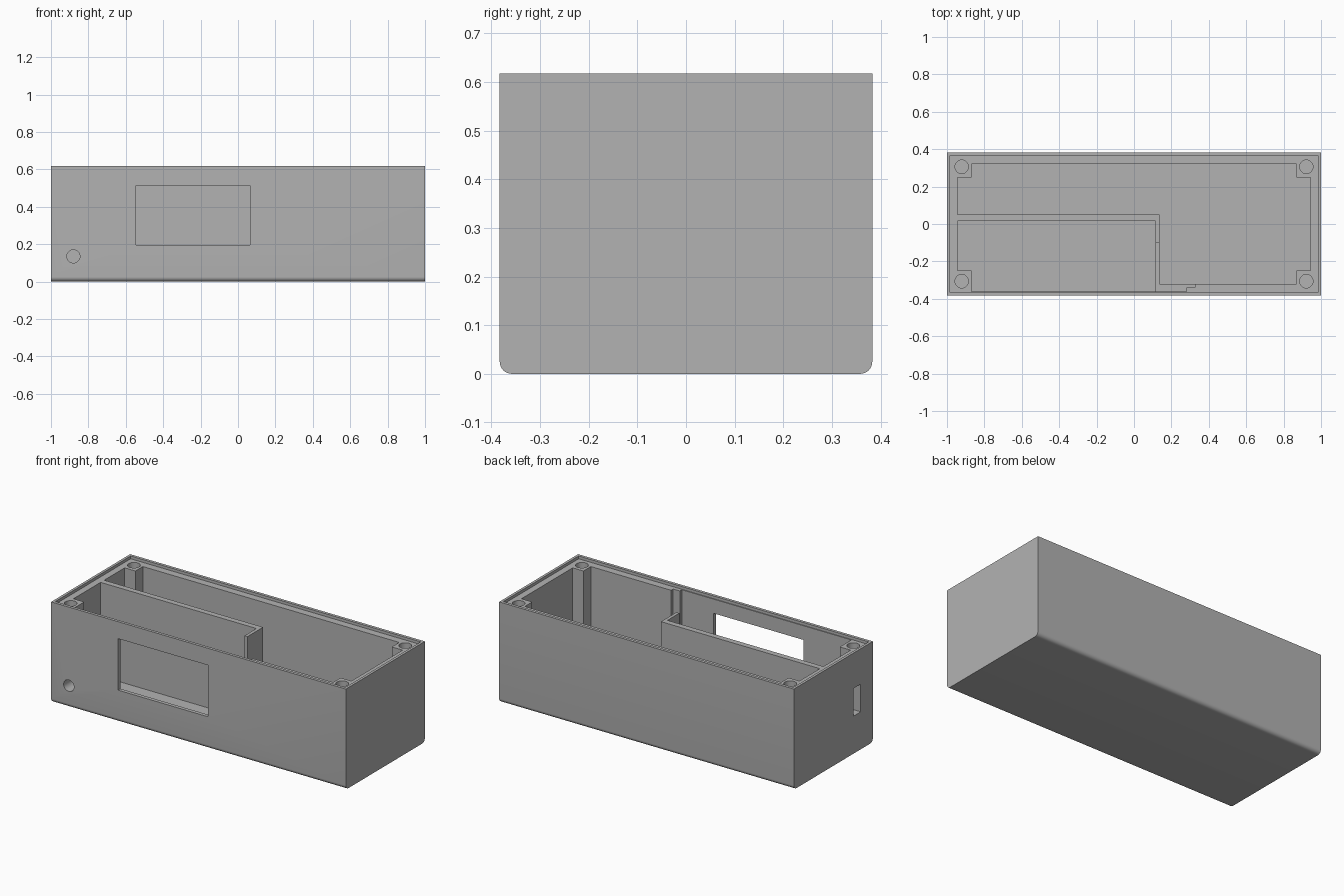
import bpy, bmesh, math
from mathutils import Vector

if "Cube" in bpy.data.objects:
    bpy.data.objects.remove(bpy.data.objects["Cube"], do_unlink=True)

L, W, H = 1.0, 0.383, 0.617      # half length, half width, height
FLOOR, LEDGE, TOP = 0.025, 0.6, 0.7

grey = bpy.data.materials.new("plain_grey")
grey.use_nodes = True
colour = (0.45, 0.45, 0.45, 1)
grey.diffuse_color = colour
grey.node_tree.nodes["Principled BSDF"].inputs["Base Color"].default_value = colour


def prism(name, base, direction):
    """Extrude a closed outline of 3D points along a direction."""
    bm = bmesh.new()
    face = bm.faces.new([bm.verts.new(p) for p in base])
    grown = bmesh.ops.extrude_face_region(bm, geom=[face])["geom"]
    bmesh.ops.translate(bm, vec=Vector(direction),
                        verts=[v for v in grown if isinstance(v, bmesh.types.BMVert)])
    bmesh.ops.recalc_face_normals(bm, faces=bm.faces)
    mesh = bpy.data.meshes.new(name)
    bm.to_mesh(mesh)
    bm.free()
    mesh.materials.append(grey)
    ob = bpy.data.objects.new(name, mesh)
    bpy.context.collection.objects.link(ob)
    return ob


def pocket(name, outline, bottom):
    return prism(name, [(x, y, bottom) for x, y in outline], (0, 0, TOP - bottom))


def box(name, x0, x1, y0, y1, z0, z1=TOP):
    return prism(name, [(x0, y0, z0), (x1, y0, z0), (x1, y1, z0), (x0, y1, z0)],
                 (0, 0, z1 - z0))


def circle(cx, cy, r, n=32):
    return [(cx + r * math.cos(math.tau * i / n), cy + r * math.sin(math.tau * i / n))
            for i in range(n)]


# Solid body with rounded long bottom edges
R = 0.025
arc = [math.radians(90 * i / 8) for i in range(9)]
left_arc = [(-W + R - R * math.cos(a), R - R * math.sin(a)) for a in arc]
right_arc = [(-y, z) for y, z in reversed(left_arc)]
section = [(-W, H)] + left_arc + right_arc + [(W, H)]
body = prism("enclosure_body", [(-L, y, z) for y, z in section], (2 * L, 0, 0))

# Lid recess and the compartments, leaving corner posts and the partition
px, wx, py = 0.87, 0.943, 0.248
cutters = [
    box("lid_recess", -0.984, 0.984, -0.365, 0.365, LEDGE),
    pocket("main_compartment", [
        (0.135, -0.32), (px, -0.32), (px, -py), (wx, -py), (wx, py), (px, py),
        (px, 0.32), (-px, 0.32), (-px, py), (-wx, py), (-wx, 0.05), (0.135, 0.05)], FLOOR),
    pocket("front_compartment", [
        (-px, -0.36), (0.115, -0.36), (0.115, 0.015), (-wx, 0.015),
        (-wx, -py), (-px, -py)], FLOOR),
    box("display_pocket", 0.05, 0.28, -0.36, -0.1, 0.15),
    box("display_slot", 0.25, 0.325, -0.34, -0.3, 0.15),
    # Openings through the walls
    box("display_window", -0.545, 0.065, -0.45, -0.3, 0.197, 0.513),
    box("side_port", -1.1, -0.85, -0.265, -0.195, 0.23, 0.4),
    prism("front_round_hole", [(x, -0.45, z) for x, z in circle(-0.88, 0.135, 0.035)],
          (0, 0.25, 0)),
]
# Screw holes in the corner posts
for sx in (-1, 1):
    for sy in (-1, 1):
        cutters.append(pocket("screw_hole", circle(sx * 0.921, sy * 0.306, 0.036), 0.3))

bpy.context.view_layer.objects.active = body
for cutter in cutters:
    cutter.hide_render = True
    mod = body.modifiers.new(cutter.name, "BOOLEAN")
    mod.operation = "DIFFERENCE"
    mod.solver = "EXACT"
    mod.object = cutter
    bpy.ops.object.modifier_apply(modifier=mod.name)
    bpy.data.objects.remove(cutter, do_unlink=True)

bpy.ops.object.select_all(action="DESELECT")
body.select_set(True)
bpy.ops.object.shade_smooth_by_angle(angle=math.radians(30))
